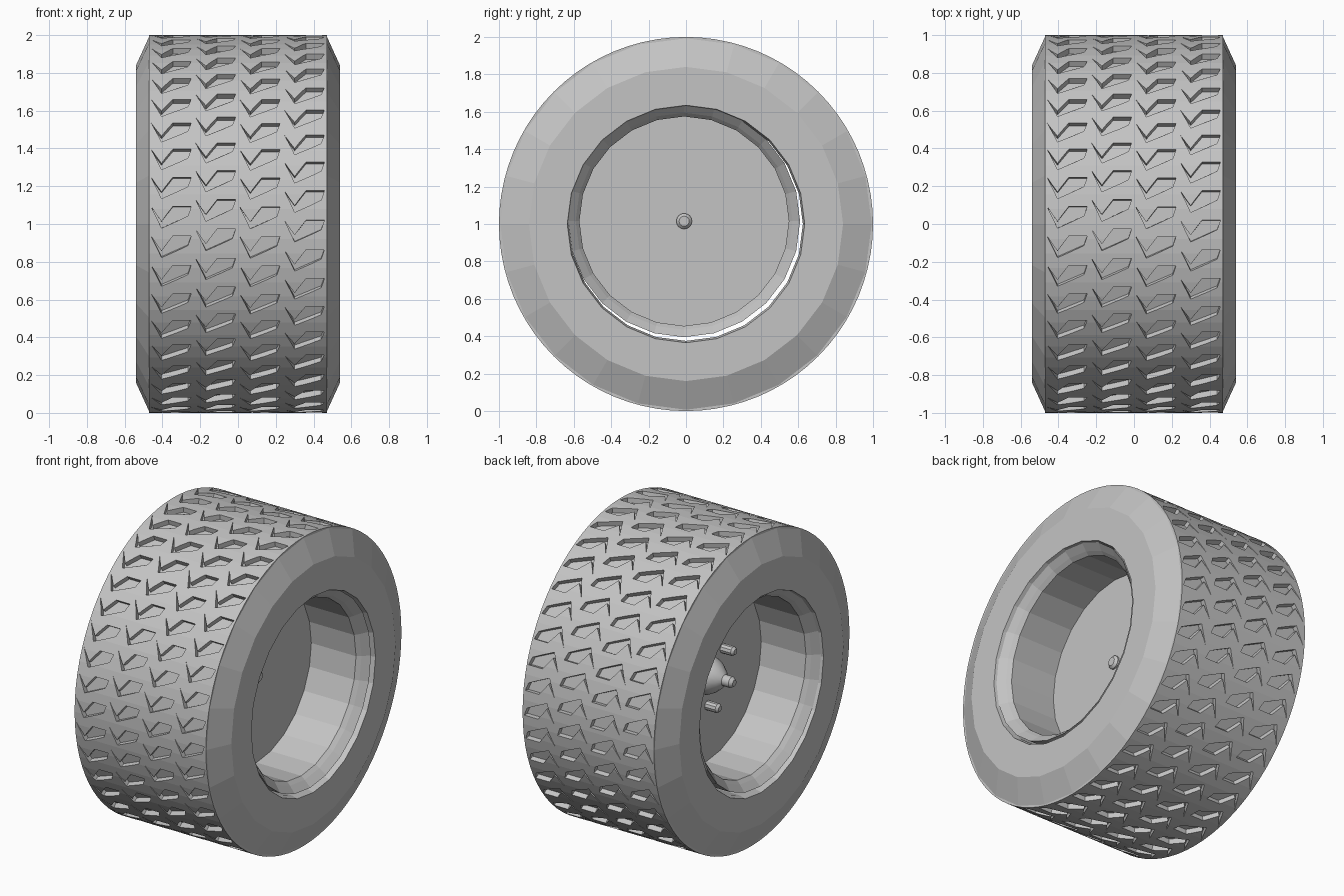
import bpy, bmesh
from math import sin, cos, tau, radians

cube = bpy.data.objects.get("Cube")
if cube:
    bpy.data.objects.remove(cube)

grey = bpy.data.materials.new("plain grey")
grey.use_nodes = True
grey.diffuse_color = (0.55, 0.55, 0.55, 1)
grey.node_tree.nodes["Principled BSDF"].inputs["Base Color"].default_value = grey.diffuse_color


def polar(x, r, a, y=0, z=1):
    return (x, y - r * cos(a), z + r * sin(a))


def make(name, bm):
    bmesh.ops.remove_doubles(bm, verts=bm.verts, dist=0.0001)
    bmesh.ops.recalc_face_normals(bm, faces=bm.faces)
    mesh = bpy.data.meshes.new(name)
    bm.to_mesh(mesh)
    bm.free()
    mesh.materials.append(grey)
    obj = bpy.data.objects.new(name, mesh)
    bpy.context.collection.objects.link(obj)
    return obj


def lathe(name, profile, n, y=0, z=1, closed=False):
    """Spin (x, radius) points around the wheel axis."""
    bm = bmesh.new()
    rings = [[bm.verts.new(polar(x, r, tau * k / n, y, z)) for k in range(n)]
             for x, r in profile]
    pairs = list(zip(rings, rings[1:]))
    if closed:
        pairs.append((rings[-1], rings[0]))
    for a, b in pairs:
        for k in range(n):
            j = (k + 1) % n
            bm.faces.new((a[k], a[j], b[j], b[k]))
    bmesh.ops.dissolve_degenerate(bm, dist=0.0001, edges=bm.edges)
    return make(name, bm)


def both_sides(half):
    return half + [(-x, r) for x, r in reversed(half)]


# Tyre carcass with bevelled shoulders and flat sidewalls
lathe("tyre", both_sides([(0.46, 0.95), (0.47, 0.993), (0.54, 0.84),
                          (0.54, 0.635), (0.50, 0.625)]), 24, closed=True)

# Tread band with rows of hooked pockets
tread = lathe("tread", both_sides([(0.47, 0.93), (0.47, 1.0)]), 80, closed=True)
pocket = [(0.01, 0), (0.065, -0.08), (0.125, 0), (0.222, 0), (0.205, -0.05), (0.065, -0.115)]
rows, column_width = 40, 0.235
bm = bmesh.new()
for column, phase in enumerate((0.093, 0.13, 0.09, 0.02)):
    for row in range(rows):
        turn = phase + tau * row / rows
        low, high = [[bm.verts.new(polar(-0.47 + column * column_width + u, r, turn + v))
                      for u, v in pocket] for r in (0.968, 1.06)]
        bm.faces.new(low)
        bm.faces.new(high)
        for k in range(len(pocket)):
            j = (k + 1) % len(pocket)
            bm.faces.new((low[k], low[j], high[j], high[k]))
cutter = make("pocket_cutter", bm)
cutter.hide_render = True
cut = tread.modifiers.new("pockets", 'BOOLEAN')
cut.operation = 'DIFFERENCE'
cut.solver = 'EXACT'
cut.object = cutter
bpy.context.view_layer.objects.active = tread
bpy.ops.object.modifier_apply(modifier=cut.name)
bpy.data.objects.remove(cutter)

# Deep-dish rim, set a touch off centre
RY, RZ = -0.01, 1.015
lathe("rim", both_sides([(0.14, 0), (0.14, 0.56), (0.46, 0.56), (0.485, 0.58),
                         (0.525, 0.62)]), 24, RY, RZ)

# Hub dome with axle nub on the right, small axle cap on the left
hub = lathe("hub", [(-0.12, 0), (-0.12, 0.115), (-0.17, 0.115), (-0.21, 0.095), (-0.25, 0.06),
                    (-0.27, 0.035), (-0.32, 0.035), (-0.34, 0.02), (-0.34, 0)], 16, RY, RZ)
cap = lathe("axle_cap", [(0.13, 0), (0.13, 0.042), (0.15, 0.042), (0.165, 0.027), (0.165, 0)],
            16, RY, RZ)

# Wheel nuts around the hub
nuts = []
for k in range(3):
    _, y, z = polar(0, 0.2, radians(33 + 120 * k), RY, RZ)
    nuts.append(lathe("wheel_nut", [(-0.12, 0), (-0.12, 0.03), (-0.215, 0.03),
                                    (-0.23, 0.018), (-0.23, 0)], 10, y, z))

# Round parts get smooth shading with crisp edges
bpy.ops.object.select_all(action='DESELECT')
for obj in [hub, cap] + nuts:
    obj.select_set(True)
bpy.context.view_layer.objects.active = hub
bpy.ops.object.shade_smooth_by_angle(angle=radians(35))
